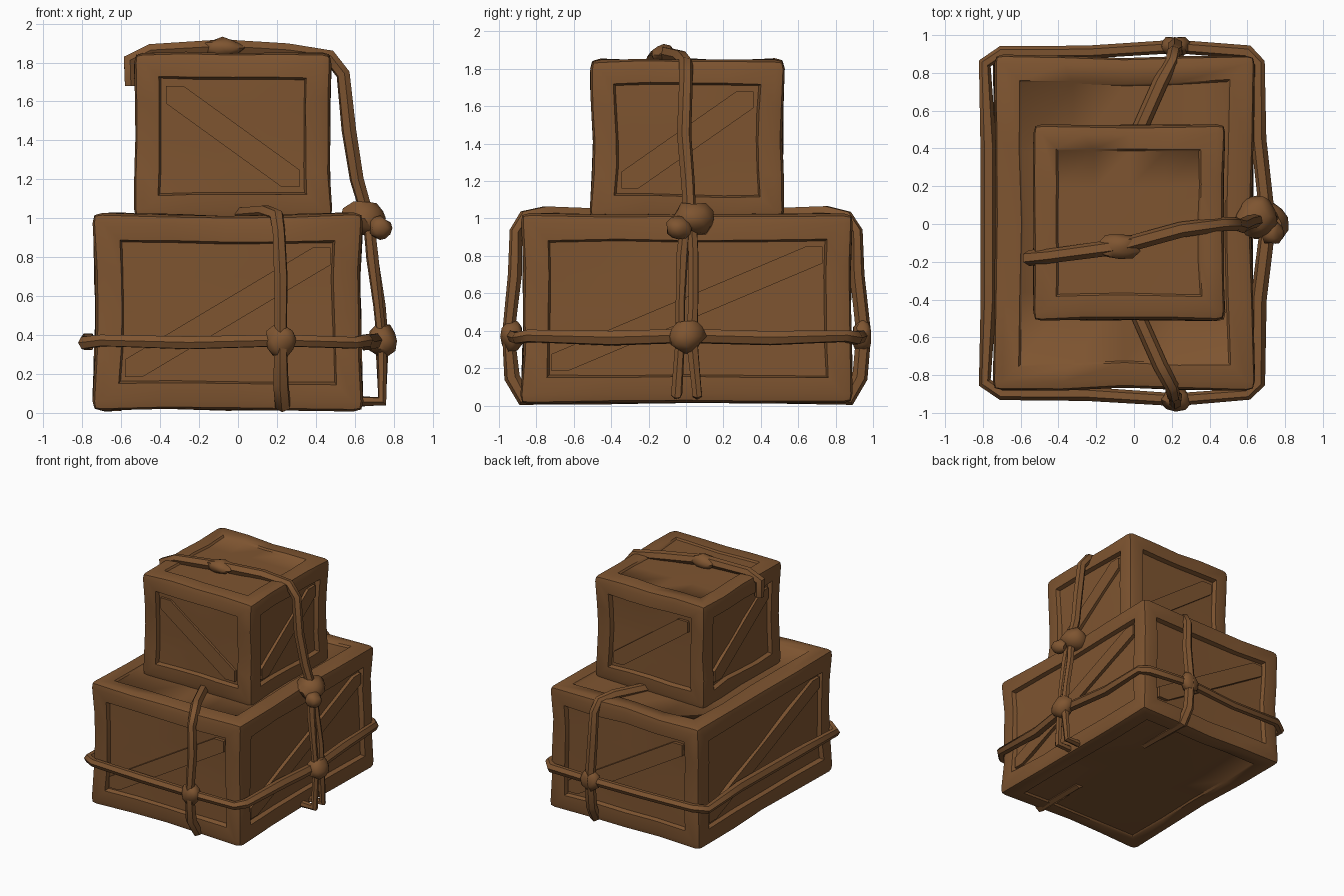
import bpy, bmesh, random
from mathutils import Vector, noise

random.seed(4)
cube = bpy.data.objects.get("Cube")
if cube:
    bpy.data.objects.remove(cube, do_unlink=True)

brown = bpy.data.materials.new("warm brown")
brown.use_nodes = True
colour = (0.21, 0.09, 0.03, 1)
brown.diffuse_color = colour
brown.node_tree.nodes["Principled BSDF"].inputs["Base Color"].default_value = colour


def finish(name, bm, angle=0.9):
    bmesh.ops.recalc_face_normals(bm, faces=bm.faces)
    mesh = bpy.data.meshes.new(name)
    bm.to_mesh(mesh)
    bm.free()
    obj = bpy.data.objects.new(name, mesh)
    bpy.context.collection.objects.link(obj)
    mesh.materials.append(brown)
    bpy.ops.object.select_all(action='DESELECT')
    obj.select_set(True)
    bpy.context.view_layer.objects.active = obj
    bpy.ops.object.shade_smooth_by_angle(angle=angle)
    return obj


def crate(name, low, high, frame=0.18, sink=0.035):
    """Soft-edged box with sunken panels and gently pinched sides."""
    low, high = Vector(low), Vector(high)
    centre, half = (low + high) / 2, (high - low) / 2
    bm = bmesh.new()
    bmesh.ops.create_cube(bm, size=2)
    bmesh.ops.scale(bm, vec=half, verts=bm.verts)
    bmesh.ops.bevel(bm, geom=bm.edges[:], offset=0.05, segments=2,
                    profile=0.6, affect='EDGES')
    panels = sorted(bm.faces, key=lambda f: -f.calc_area())[:6]
    bmesh.ops.inset_individual(bm, faces=panels, thickness=frame - 0.06)
    for f in panels:
        depth = sink if abs(f.normal.z) < 0.5 else sink * 0.4
        bmesh.ops.inset_individual(bm, faces=[f], thickness=0.015, depth=-depth)
    long_edges = [e for e in bm.edges if e.calc_length() > 0.3]
    bmesh.ops.subdivide_edges(bm, edges=long_edges, cuts=3, use_grid_fill=True)
    for v in bm.verts:
        t = abs(v.co.z) / half.z
        s = [abs(v.co[i]) / half[i] for i in range(2)]
        v.co.x *= 1 - 0.025 * (1 - t * t * s[1])
        v.co.y *= 1 - 0.025 * (1 - t * t * s[0])
        v.co += noise.noise_vector((v.co + centre) * 3.5) * 0.014 + centre
    return finish(name, bm)


def brace(name, low, high, axis, side, flip=1, width=0.09, margin=0.17):
    """Diagonal board lying in the sunken panel of one side."""
    low, high = Vector(low), Vector(high)
    other = 1 - axis
    face = (high if side > 0 else low)[axis] - side * 0.037
    a, b = low[other] + margin, high[other] - margin
    bottom, top = low.z + margin, high.z - margin
    if flip < 0:
        a, b = b, a
    s = width if b > a else -width
    outline = [(a, bottom), (a + s, bottom), (b, top - width),
               (b, top), (b - s, top), (a, bottom + width)]
    bm = bmesh.new()
    verts = []
    for u, z in outline:
        co = Vector((0, 0, z))
        co[axis], co[other] = face - side * 0.03, u
        verts.append(bm.verts.new(co))
    f = bm.faces.new(verts)
    ext = bmesh.ops.extrude_face_region(bm, geom=[f])["geom"]
    move = Vector((0, 0, 0))
    move[axis] = side * 0.045
    bmesh.ops.translate(bm, vec=move,
                        verts=[g for g in ext if isinstance(g, bmesh.types.BMVert)])
    finish(name, bm, 0.5)


def rope(name, points, radius=0.038, cyclic=False):
    curve = bpy.data.curves.new(name, 'CURVE')
    curve.dimensions = '3D'
    curve.bevel_depth = radius
    curve.bevel_resolution = 1
    curve.use_fill_caps = True
    spline = curve.splines.new('POLY')
    spline.points.add(len(points) - 1)
    for p, co in zip(spline.points, points):
        p.co = (*co, 1)
        p.radius = random.uniform(0.85, 1.15)
    spline.use_cyclic_u = cyclic
    obj = bpy.data.objects.new(name, curve)
    bpy.context.collection.objects.link(obj)
    mesh = bpy.data.meshes.new_from_object(
        obj.evaluated_get(bpy.context.evaluated_depsgraph_get()))
    bpy.data.objects.remove(obj, do_unlink=True)
    bm = bmesh.new()
    bm.from_mesh(mesh)
    bpy.data.meshes.remove(mesh)
    finish(name, bm)


def knot(name, centre, size):
    bm = bmesh.new()
    bmesh.ops.create_icosphere(bm, subdivisions=2, radius=1)
    for v in bm.verts:
        v.co *= random.uniform(0.85, 1.12)
        v.co = Vector(centre) + v.co * Vector(size)
    finish(name, bm)


# Stacked crates
lower = ((-0.75, -0.89, 0.015), (0.645, 0.9, 1.02))
upper = ((-0.54, -0.515, 0.99), (0.485, 0.53, 1.85))
crate("lower_crate", *lower)
crate("upper_crate", *upper, frame=0.17)

# Diagonal boards on every side
for label, box in (("lower", lower), ("upper", upper)):
    for side_name, axis, side, flip in (("front", 1, -1, 1), ("back", 1, 1, -1),
                                        ("left", 0, 1, 1), ("right", 0, -1, -1)):
        if label == "upper" and side_name == "front":
            flip = -1
        brace(f"{label}_{side_name}_brace", *box, axis, side, flip)

# Rope around the waist of the lower crate
waist = [(-0.79, -0.84), (-0.70, -0.9), (-0.25, -0.9), (0.22, -0.93), (0.6, -0.9),
         (0.66, -0.84), (0.66, -0.4), (0.71, 0), (0.66, 0.45), (0.66, 0.85),
         (0.6, 0.91), (0.22, 0.94), (-0.25, 0.91), (-0.70, 0.91), (-0.79, 0.85),
         (-0.77, 0.4), (-0.77, -0.4)]
rope("waist_rope", [(x, y, 0.36 + 0.012 * (i % 2)) for i, (x, y) in enumerate(waist)],
     cyclic=True)

# Rope looped front to back over the lower crate
half_loop = [(0.02, 0.48, 1.02), (0.14, 0.75, 1.03), (0.2, 0.86, 1.01), (0.21, 0.91, 0.93),
             (0.22, 0.915, 0.7), (0.22, 0.95, 0.38), (0.22, 0.93, 0.15), (0.23, 0.87, 0.04)]
rope("back_loop_rope", half_loop + [(0.23, 0.4, 0.045)])
rope("front_loop_rope", [(x, -y, z) for x, y, z in half_loop] + [(0.23, -0.4, 0.045)])

# Rope over the upper crate and down the left side
rope("top_rope", [(-0.55, -0.18, 1.68), (-0.555, -0.18, 1.81), (-0.45, -0.17, 1.86),
                  (-0.08, -0.12, 1.88), (0.25, -0.03, 1.86), (0.47, 0, 1.83),
                  (0.54, 0, 1.74), (0.57, -0.01, 1.45), (0.61, 0.01, 1.2), (0.66, 0.02, 1.03)])
rope("side_rope_front_strand", [(0.67, 0, 1.0), (0.69, -0.02, 0.8), (0.72, -0.03, 0.55),
                                (0.74, -0.03, 0.36), (0.74, -0.05, 0.06), (0.6, -0.05, 0.06)],
     0.03)
rope("side_rope_back_strand", [(0.67, 0.03, 1.0), (0.69, 0.04, 0.8), (0.73, 0.04, 0.55),
                               (0.74, 0.03, 0.36), (0.74, 0.06, 0.06), (0.6, 0.06, 0.06)],
     0.03)

# Knots where the ropes cross
knot("top_knot", (-0.08, -0.12, 1.875), (0.11, 0.07, 0.055))
knot("shoulder_knot", (0.65, 0.04, 1.0), (0.12, 0.12, 0.09))
knot("shoulder_knot_tail", (0.73, -0.04, 0.95), (0.06, 0.07, 0.06))
knot("side_knot", (0.74, 0, 0.37), (0.075, 0.1, 0.09))
knot("front_knot", (0.22, -0.93, 0.37), (0.08, 0.06, 0.09))
knot("back_knot", (0.22, 0.94, 0.37), (0.08, 0.055, 0.09))
